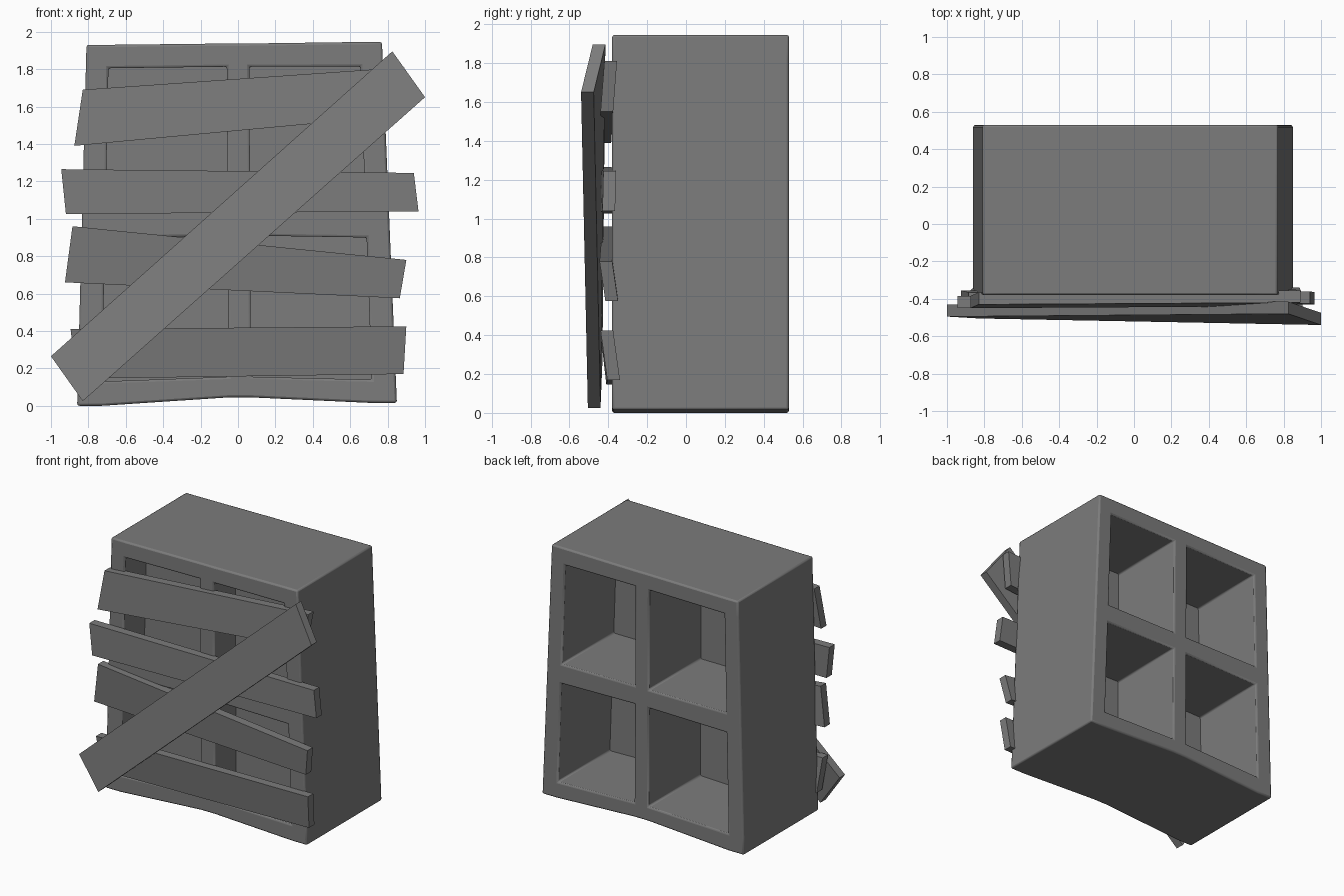
import bpy, bmesh, math

cube = bpy.data.objects.get("Cube")
if cube:
    bpy.data.objects.remove(cube, do_unlink=True)

grey = bpy.data.materials.new("weathered grey")
grey.use_nodes = True
grey.diffuse_color = (0.2, 0.2, 0.2, 1)
grey.node_tree.nodes["Principled BSDF"].inputs["Base Color"].default_value = grey.diffuse_color

FRONT, BACK = -0.38, 0.53


def extruded(name, points, faces, depth):
    """Extrude flat front faces towards the back into a closed solid."""
    bm = bmesh.new()
    verts = [bm.verts.new(p) for p in points]
    for face in faces:
        bm.faces.new([verts[i] for i in face])
    sheet = bm.faces[:]
    grown = bmesh.ops.extrude_face_region(bm, geom=sheet, use_keep_orig=True)
    moved = [g for g in grown["geom"] if isinstance(g, bmesh.types.BMVert)]
    bmesh.ops.translate(bm, verts=moved, vec=(0, depth, 0))
    bmesh.ops.delete(bm, geom=[v for v in bm.verts if not v.link_faces], context="VERTS")
    bmesh.ops.recalc_face_normals(bm, faces=bm.faces)
    mesh = bpy.data.meshes.new(name)
    bm.to_mesh(mesh)
    bm.free()
    mesh.materials.append(grey)
    obj = bpy.data.objects.new(name, mesh)
    bpy.context.collection.objects.link(obj)
    return obj


# Window frame: a leaning lattice whose four open cells are left out
columns = [(-0.86, -0.81), (-0.73, -0.69), (-0.05, -0.06),
           (0.07, 0.06), (0.72, 0.65), (0.85, 0.77)]          # x at foot, x at head
rows = [(0.0, 0.045, 0.015), (0.13, 0.155, 0.14), (0.9, 0.91, 0.9),
        (1.05, 1.05, 1.05), (1.805, 1.813, 1.815), (1.93, 1.937, 1.945)]  # z left, middle, right
n = len(columns)
lattice = []
for left, middle, right in rows:
    for i, (foot, head) in enumerate(columns):
        z = (left, left, middle, middle, right, right)[i]
        lattice.append((foot + (head - foot) * z / rows[-1][1], FRONT, z))
cells = [(r * n + c, r * n + c + 1, r * n + n + c + 1, r * n + n + c)
         for r in range(n - 1) for c in range(n - 1) if not (r % 2 and c % 2)]
frame = extruded("window_frame", lattice, cells, BACK - FRONT)
bevel = frame.modifiers.new("Soft edges", "BEVEL")
bevel.width = 0.012
bevel.segments = 2
bevel.limit_method = "ANGLE"
bpy.context.view_layer.objects.active = frame
frame.select_set(True)
bpy.ops.object.shade_smooth_by_angle(angle=math.radians(50))

# Recessed pane closing each opening
for r in (1, 3):
    for c in (1, 3):
        corners = [lattice[i] for i in (r * n + c, r * n + c + 1, r * n + n + c + 1, r * n + n + c)]
        corners = [(x, -0.12, z) for x, y, z in corners]
        side = "right" if c == 1 else "left"
        level = "lower" if r == 1 else "upper"
        extruded(f"{level}_{side}_pane", corners, [range(4)], 0.02)

# Boards nailed across the front: corners (x, front y, z) around each face
boards = {
    "top_board": [(-0.83, -0.43, 1.69), (0.89, -0.42, 1.81), (0.85, -0.44, 1.55), (-0.875, -0.45, 1.39)],
    "upper_board": [(-0.945, -0.45, 1.265), (0.94, -0.425, 1.245), (0.965, -0.43, 1.04), (-0.92, -0.45, 1.025)],
    "middle_board": [(-0.885, -0.43, 0.96), (0.9, -0.445, 0.78), (0.865, -0.415, 0.575), (-0.925, -0.42, 0.66)],
    "bottom_board": [(-0.895, -0.44, 0.41), (0.9, -0.44, 0.425), (0.885, -0.405, 0.17), (-0.865, -0.41, 0.145)],
    "diagonal_board": [(0.825, -0.48, 1.895), (1.0, -0.54, 1.65), (-0.83, -0.505, 0.025), (-1.0, -0.495, 0.265)],
}
for name, corners in boards.items():
    extruded(name, corners, [range(4)], 0.065)
